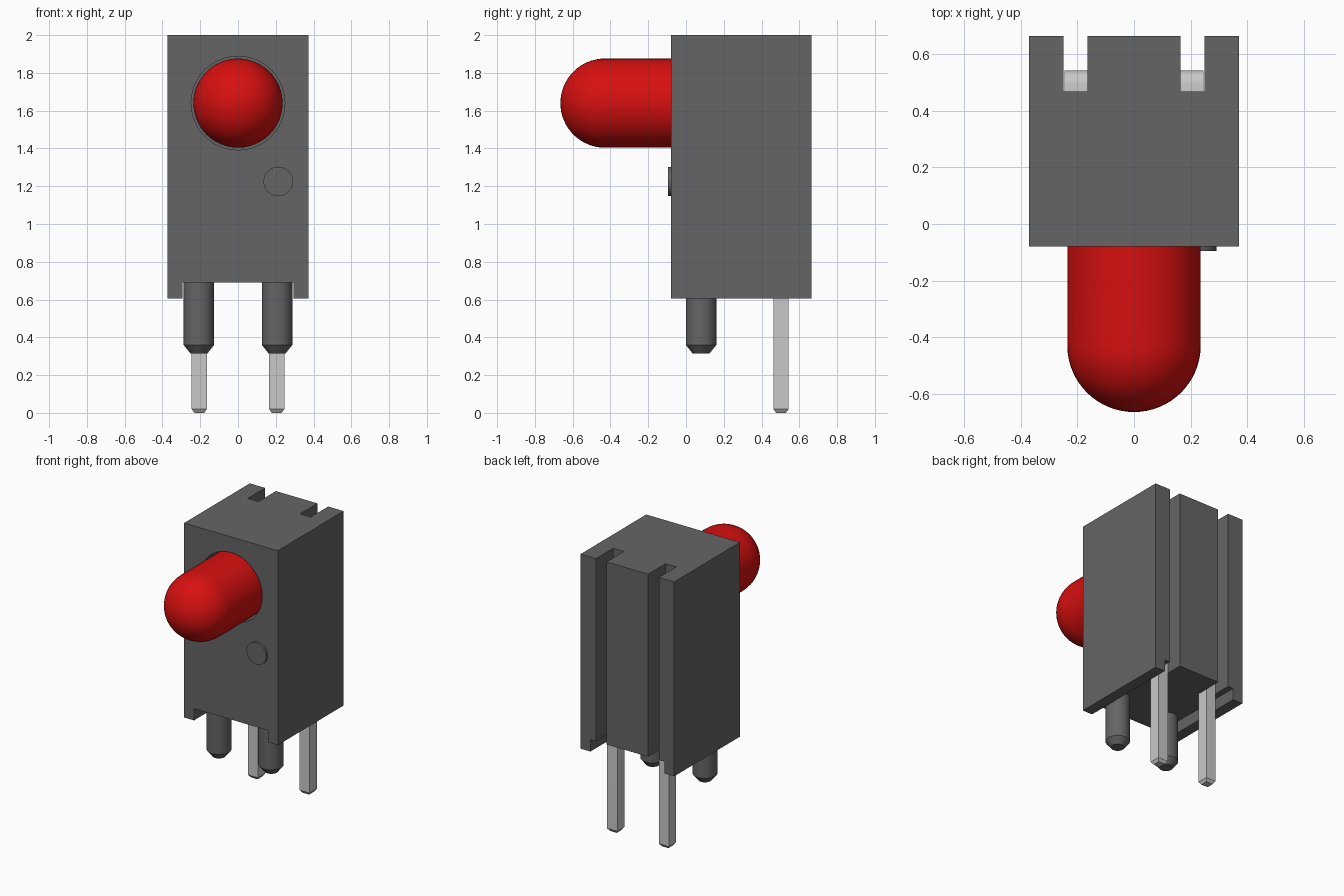
import bpy
import bmesh
from math import sin, cos, pi, radians
from mathutils import Matrix, Vector

cube = bpy.data.objects.get("Cube")
if cube:
    bpy.data.objects.remove(cube, do_unlink=True)


def material(name, color):
    m = bpy.data.materials.new(name)
    m.use_nodes = True
    m.diffuse_color = (*color, 1)
    m.node_tree.nodes["Principled BSDF"].inputs["Base Color"].default_value = (*color, 1)
    return m


GREY = material("dark grey plastic", (0.13, 0.13, 0.13))
RED = material("red lens", (0.68, 0.005, 0.005))
METAL = material("tinned metal", (0.58, 0.58, 0.58))


def finish(name, bm, mat, smooth=False):
    bmesh.ops.recalc_face_normals(bm, faces=bm.faces)
    mesh = bpy.data.meshes.new(name)
    bm.to_mesh(mesh)
    bm.free()
    mesh.materials.append(mat)
    ob = bpy.data.objects.new(name, mesh)
    bpy.context.collection.objects.link(ob)
    bpy.ops.object.select_all(action="DESELECT")
    ob.select_set(True)
    bpy.context.view_layer.objects.active = ob
    if smooth:
        bpy.ops.object.shade_smooth_by_angle(angle=radians(30))
    return ob


def box_mesh(lo, hi):
    lo, hi = Vector(lo), Vector(hi)
    bm = bmesh.new()
    bmesh.ops.create_cube(bm, size=1, matrix=Matrix.Translation((lo + hi) / 2)
                          @ Matrix.Diagonal((*(hi - lo), 1)))
    return bm


def lathe(name, profile, mat, location, forward=False):
    """Spin (radius, height) points about z; forward aims the height at -y."""
    bm = bmesh.new()
    verts = [bm.verts.new((r, 0, h)) for r, h in profile]
    edges = [bm.edges.new(pair) for pair in zip(verts, verts[1:])]
    bmesh.ops.spin(bm, geom=verts + edges, cent=(0, 0, 0), axis=(0, 0, 1),
                   angle=2 * pi, steps=48)
    bmesh.ops.remove_doubles(bm, verts=bm.verts, dist=0.0001)
    if forward:
        bm.transform(Matrix.Rotation(pi / 2, 4, "X"))
    bm.transform(Matrix.Translation(location))
    return finish(name, bm, mat, True)


def cut(target, cutter):
    mod = target.modifiers.new("cut", "BOOLEAN")
    mod.operation = "DIFFERENCE"
    mod.solver = "EXACT"
    mod.object = cutter
    bpy.context.view_layer.objects.active = target
    bpy.ops.object.modifier_apply(modifier=mod.name)
    bpy.data.objects.remove(cutter, do_unlink=True)


# Housing: top outline with two rear lead slots, extruded upward
FRONT, BACK, BOTTOM, TOP, LED_Z = -0.08, 0.665, 0.605, 2.0, 1.64
half = [(0.372, FRONT), (0.372, BACK), (0.25, BACK), (0.25, 0.468),
        (0.165, 0.468), (0.165, BACK)]
outline = half + [(-x, y) for x, y in reversed(half)]
bm = bmesh.new()
base = bm.faces.new([bm.verts.new((x, y, BOTTOM)) for x, y in outline])
new = bmesh.ops.extrude_face_region(bm, geom=[base])["geom"]
bmesh.ops.translate(bm, vec=(0, 0, TOP - BOTTOM),
                    verts=[v for v in new if isinstance(v, bmesh.types.BMVert)])
housing = finish("housing", bm, GREY)

# Channel under the housing and bore for the lamp
cut(housing, finish("channel_cutter", box_mesh((-0.293, -1, 0.5), (0.293, 1, 0.69)), GREY))
cut(housing, lathe("bore_cutter", [(0, -0.3), (0.248, -0.3), (0.248, 0.1), (0, 0.1)],
                   GREY, (0, FRONT, LED_Z), True))
housing.select_set(True)
bpy.context.view_layer.objects.active = housing
bpy.ops.object.shade_smooth_by_angle(angle=radians(30))

# Lamp: cylinder with a hemispherical nose
R = 0.236
dome = [(R * cos(a), 0.429 + R * sin(a)) for a in (i * pi / 32 for i in range(16))]
lathe("lamp", [(0, -0.22), (R, -0.22)] + dome + [(0, 0.429 + R)], RED, (0, 0, LED_Z), True)

# Small raised polarity mark
lathe("marker_disc", [(0, -0.02), (0.078, -0.02), (0.078, 0.015), (0, 0.015)],
      GREY, (0.213, FRONT, 1.225), True)

for side, s in (("left", 1), ("right", -1)):
    # Locating peg with chamfered end
    lathe(side + "_peg", [(0, 0.315), (0.045, 0.315), (0.081, 0.36), (0.081, 0.7), (0, 0.7)],
          GREY, (s * 0.207, 0.08, 0))

    # Square lead with tapered tip and rounded bend at the top
    cx, cy, w = s * 0.205, 0.503, 0.04
    bm = box_mesh((cx - w, cy - w, 0.02), (cx + w, cy + w, 1.68))
    tip = min(bm.faces, key=lambda f: f.calc_center_median().z)
    new = bmesh.ops.extrude_face_region(bm, geom=[tip])["geom"]
    bmesh.ops.delete(bm, geom=[tip], context="FACES_ONLY")
    for v in new:
        if isinstance(v, bmesh.types.BMVert):
            v.co = (cx + (v.co.x - cx) * 0.65, cy + (v.co.y - cy) * 0.65, 0)
    bend = [e for e in bm.edges if all(v.co.z > 1 and v.co.y > cy for v in e.verts)]
    bmesh.ops.bevel(bm, geom=bend, offset=0.05, segments=6, profile=0.5, affect="EDGES")
    finish(side + "_lead", bm, METAL, True)
